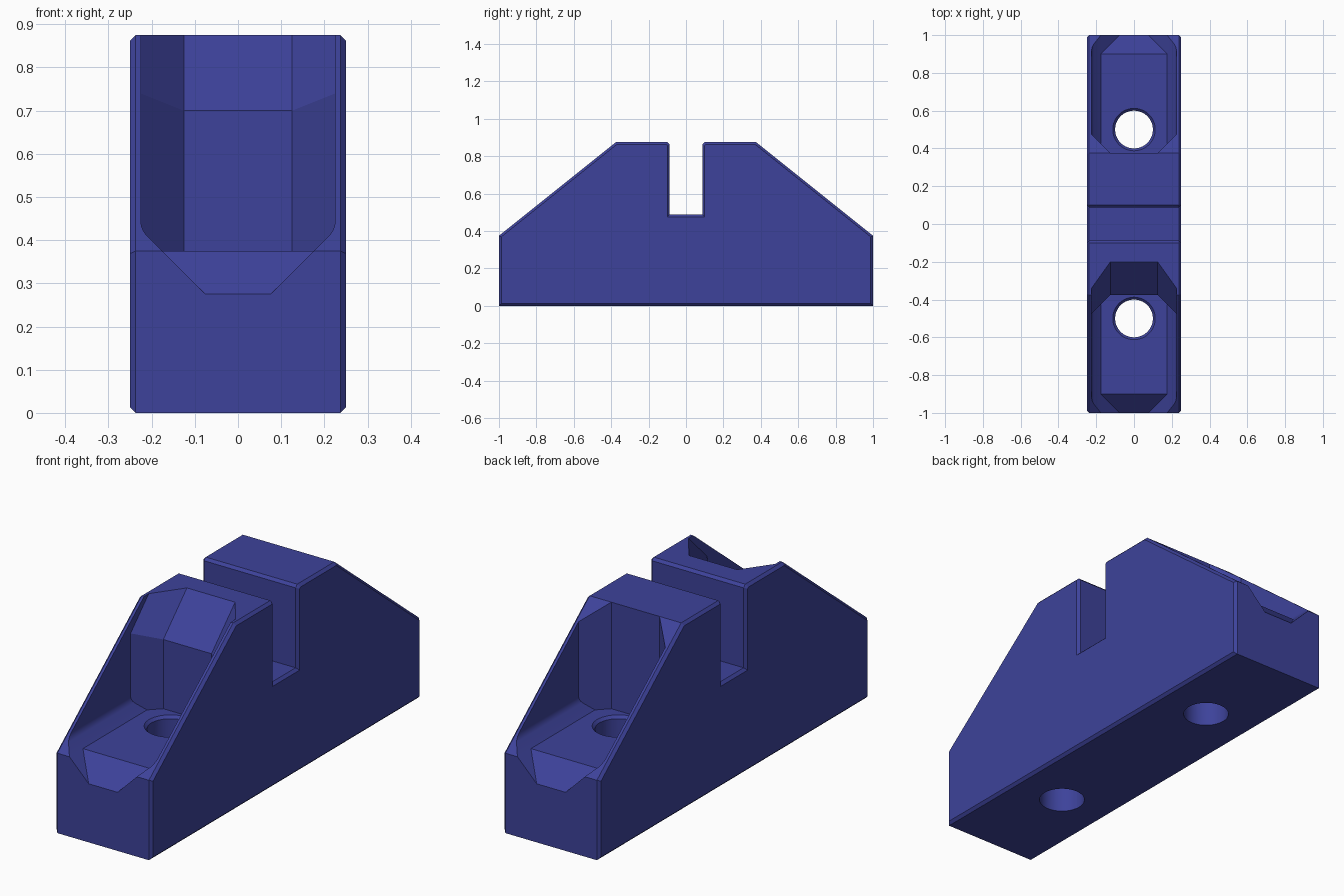
import bpy, bmesh, math
from mathutils import Vector

if "Cube" in bpy.data.objects:
    bpy.data.objects.remove(bpy.data.objects["Cube"])

C = 0.0125  # edge chamfer

blue = bpy.data.materials.new("dark blue")
blue.diffuse_color = (0.047, 0.055, 0.325, 1)
blue.use_nodes = True
blue.node_tree.nodes["Principled BSDF"].inputs["Base Color"].default_value = blue.diffuse_color


def to_object(name, bm):
    bmesh.ops.recalc_face_normals(bm, faces=bm.faces)
    me = bpy.data.meshes.new(name)
    bm.to_mesh(me)
    bm.free()
    me.materials.append(blue)
    ob = bpy.data.objects.new(name, me)
    bpy.context.collection.objects.link(ob)
    return ob


def convex_block(name, lo, hi, planes, side):
    """Box from lo to hi trimmed by (point, outward normal) planes; side mirrors it in y."""
    bm = bmesh.new()
    bmesh.ops.create_cube(bm, size=1)
    for v in bm.verts:
        v.co = Vector([(a + b) / 2 + c * (b - a) for a, b, c in zip(lo, hi, v.co)])
    for point, normal in planes:
        cut = bmesh.ops.bisect_plane(bm, geom=bm.verts[:] + bm.edges[:] + bm.faces[:], dist=1e-6,
                                     plane_co=point, plane_no=Vector(normal).normalized(),
                                     clear_outer=True)
        edges = [e for e in cut["geom_cut"] if isinstance(e, bmesh.types.BMEdge)]
        if edges:
            bmesh.ops.edgeloop_fill(bm, edges=edges)
    for v in bm.verts:
        v.co.y *= side
    return to_object(name, bm)


def both(point, normal):
    """A plane and its mirror image in x."""
    (x, y, z), (a, b, c) = point, normal
    return [((x, y, z), (a, b, c)), ((-x, y, z), (-a, b, c))]


def round_cutter(name, r1, r2, z1, z2, y):
    bm = bmesh.new()
    bmesh.ops.create_cone(bm, cap_ends=True, segments=48, radius1=r1, radius2=r2, depth=z2 - z1)
    bmesh.ops.translate(bm, verts=bm.verts, vec=(0, y, (z1 + z2) / 2))
    return to_object(name, bm)


# Body: side profile with slot, extruded across x, with chamfered side outlines
half = [(1, 0), (1, 0.375), (0.375, 0.875), (0.0875 + C, 0.875), (0.0875, 0.875 - C), (0.0875, 0.4875)]
profile = half + [(-y, z) for y, z in reversed(half)]
bm = bmesh.new()
face = bm.faces.new([bm.verts.new((-0.25, y, z)) for y, z in profile])
ext = bmesh.ops.extrude_face_region(bm, geom=[face])
bmesh.ops.translate(bm, verts=[v for v in ext["geom"] if isinstance(v, bmesh.types.BMVert)], vec=(0.5, 0, 0))
bmesh.ops.recalc_face_normals(bm, faces=bm.faces)
rim = [e for e in bm.edges if abs(e.verts[0].co.x - e.verts[1].co.x) < 1e-6]
bmesh.ops.bevel(bm, geom=rim, offset=C, segments=1, affect='EDGES', profile=0.5)
body = to_object("clamp_block", bm)

# Rounded transition between pocket walls and sloped floor edges
fillet = []
for k in range(1, 5):
    a = math.radians(45) * k / 4
    n = (math.cos(a), 0, -math.sin(a))
    fillet += both((0.175 + 0.05 * n[0], 0, 0.4457 + 0.05 * n[2]), n)

cutters = []
for side in (1, -1):
    # Main pocket with angled inner corners
    cutters.append(convex_block("pocket_cutter", (-0.225, -1.2, 0.375), (0.225, -0.375, 1.1),
                                fillet + both((0.125, -0.375, 0), (1, 1, 0)), side))
    # Flared top of the pocket's inner wall
    cutters.append(convex_block("flare_cutter", (-0.225, -0.8, 0.6), (0.225, 0, 1.1),
                                [((0, -0.375, 0.7), (0, 1, -1))]
                                + both((0.125, -0.375, 0.7), (1.4, 1, -1)), side))
    # Sloped lip at the outer end
    cutters.append(convex_block("lip_cutter", (-0.3, -1.2, 0.1), (0.3, -0.8, 0.39),
                                [((0, -0.9, 0.375), (0, 1, -1))]
                                + both((0.175, 0, 0.375), (1, 0, -1)), side))
    # Bolt hole and its chamfered rim
    cutters.append(round_cutter("hole_cutter", 0.1, 0.1, -0.1, 0.6, -0.5 * side))
    cutters.append(round_cutter("rim_cutter", 0.09, 0.125, 0.3525, 0.3875, -0.5 * side))

bpy.context.view_layer.objects.active = body
for ob in cutters:
    mod = body.modifiers.new("cut", 'BOOLEAN')
    mod.operation, mod.solver, mod.object = 'DIFFERENCE', 'EXACT', ob
    bpy.ops.object.modifier_apply(modifier=mod.name)
    bpy.data.objects.remove(ob, do_unlink=True)

body.select_set(True)
bpy.ops.object.shade_smooth_by_angle(angle=math.radians(20))
